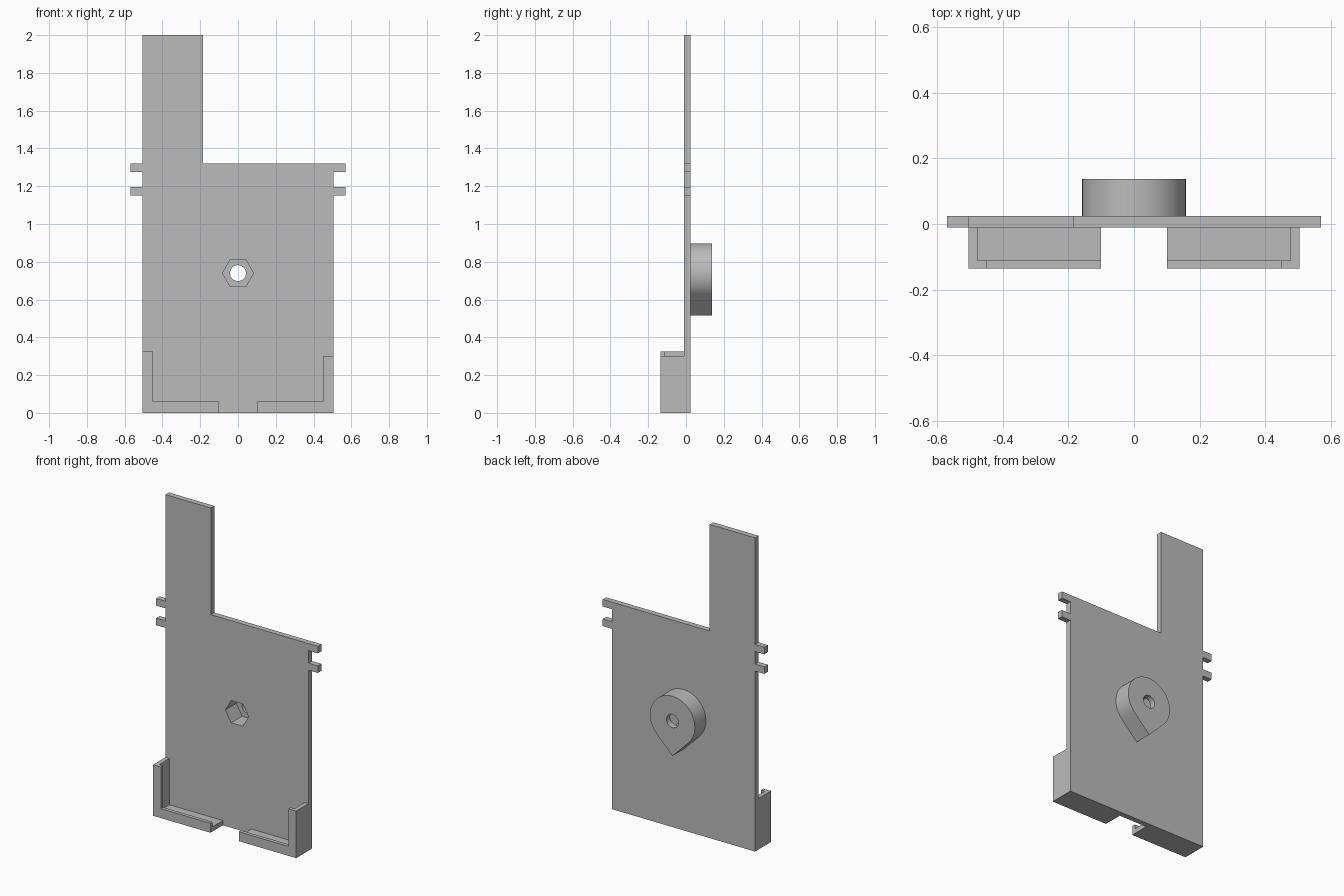
import bpy, bmesh
from math import cos, sin, radians, sqrt

cube = bpy.data.objects.get("Cube")
if cube:
    bpy.data.objects.remove(cube, do_unlink=True)

grey = bpy.data.materials.new("plain grey")
grey.use_nodes = True
colour = (0.5, 0.5, 0.5, 1)
grey.diffuse_color = colour
grey.node_tree.nodes["Principled BSDF"].inputs["Base Color"].default_value = colour

FRONT, BACK = -0.01, 0.025       # faces of the plate
HOLE_Z = 0.74                    # height of the mounting hole


def prism(name, outline, y0, y1):
    """Extrude an x-z outline from y0 to y1."""
    bm = bmesh.new()
    face = bm.faces.new([bm.verts.new((x, y0, z)) for x, z in outline])
    extruded = bmesh.ops.extrude_face_region(bm, geom=[face])["geom"]
    moved = [v for v in extruded if isinstance(v, bmesh.types.BMVert)]
    bmesh.ops.translate(bm, verts=moved, vec=(0, y1 - y0, 0))
    bmesh.ops.recalc_face_normals(bm, faces=bm.faces)
    mesh = bpy.data.meshes.new(name)
    bm.to_mesh(mesh)
    bm.free()
    obj = bpy.data.objects.new(name, mesh)
    mesh.materials.append(grey)
    bpy.context.collection.objects.link(obj)
    return obj


def arc(radius, start, end, count):
    angles = [radians(start + (end - start) * i / count) for i in range(count + 1)]
    return [(radius * cos(a), HOLE_Z + radius * sin(a)) for a in angles]


def rect(x0, x1, z0, z1):
    return [(x0, z0), (x1, z0), (x1, z1), (x0, z1)]


def select_only(obj):
    bpy.ops.object.select_all(action='DESELECT')
    obj.select_set(True)
    bpy.context.view_layer.objects.active = obj


def cut(obj, cutter):
    cutter.hide_render = True
    mod = obj.modifiers.new("cut", 'BOOLEAN')
    mod.operation = 'DIFFERENCE'
    mod.solver = 'EXACT'
    mod.object = cutter
    select_only(obj)
    bpy.ops.object.modifier_apply(modifier=mod.name)


# Plate with two tabs on each side and a tall strip on its right
half, tab = 0.505, 0.57
side = [(half, 0), (half, 1.15), (tab, 1.15), (tab, 1.195),
        (half, 1.195), (half, 1.275), (tab, 1.275), (tab, 1.32)]
mirrored = [(-x, z) for x, z in reversed(side)]
strip = [(-0.185, 1.32), (-0.185, 2), (-half, 2), (-half, 1.32)]
plate = prism("plate", side + strip + mirrored, FRONT, BACK)

# Teardrop boss behind the plate
radius = 0.158
teardrop = arc(radius, -45, 225, 72) + [(0, HOLE_Z - radius * sqrt(2))]
boss = prism("teardrop_boss", teardrop, BACK, 0.137)

# Hexagonal nut pocket and round bolt hole
nut = prism("nut_cutter", arc(0.082, 0, 300, 5), -0.1, 0.1)
bolt = prism("bolt_cutter", arc(0.042, 0, 352.5, 47), -0.2, 0.2)
cut(plate, nut)
cut(boss, nut)
cut(boss, bolt)
cutters = [nut, bolt]

# Corner brackets: L-shaped lips with a groove behind them
for name, s, height in (("left_bracket", 1, 0.30), ("right_bracket", -1, 0.325)):
    corner = [(0.1, 0), (half, 0), (half, height), (0.45, height), (0.45, 0.06), (0.1, 0.06)]
    bracket = prism(name, [(s * x, z) for x, z in corner], -0.135, FRONT)
    groove = prism("groove_cutter", [(s * x, z) for x, z in rect(0, 0.477, 0.03, 0.5)], -0.112, 0.05)
    cut(bracket, groove)
    cutters.append(groove)

for cutter in cutters:
    bpy.data.objects.remove(cutter, do_unlink=True)

# Smooth the round surfaces only
select_only(boss)
bpy.ops.object.shade_smooth_by_angle(angle=radians(30))
